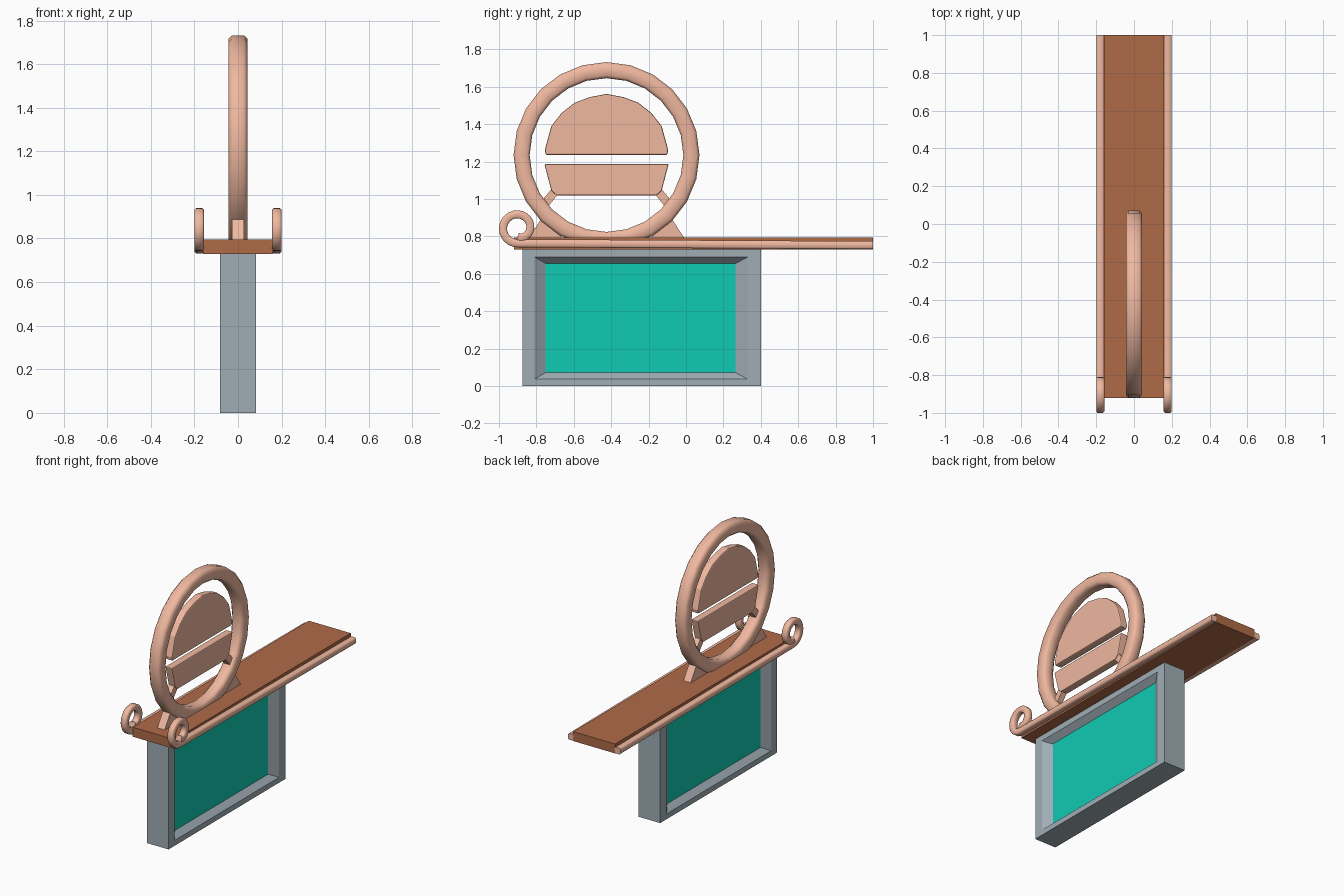
import bpy, bmesh, math

if "Cube" in bpy.data.objects:
    bpy.data.objects.remove(bpy.data.objects["Cube"])


def material(name, color):
    m = bpy.data.materials.new(name)
    m.diffuse_color = (*color, 1)
    m.use_nodes = True
    m.node_tree.nodes["Principled BSDF"].inputs["Base Color"].default_value = m.diffuse_color
    return m


COPPER = material("copper", (0.87, 0.48, 0.35))
WOOD = material("wood", (0.43, 0.147, 0.064))
STEEL = material("steel", (0.35, 0.42, 0.46))
TEAL = material("teal", (0.005, 0.59, 0.45))


def finish(name, bm, mat, smooth=None, bevel=0):
    bmesh.ops.recalc_face_normals(bm, faces=bm.faces[:])
    me = bpy.data.meshes.new(name)
    bm.to_mesh(me)
    bm.free()
    me.materials.append(mat)
    if smooth:
        for p in me.polygons:
            p.use_smooth = True
        me.set_sharp_from_angle(angle=math.radians(smooth))
    ob = bpy.data.objects.new(name, me)
    bpy.context.collection.objects.link(ob)
    if bevel:
        b = ob.modifiers.new("bevel", 'BEVEL')
        b.width, b.segments = bevel, 2
    return ob


def loft(name, rings, mat, closed, smooth=None):
    """Skin a list of equal-length point rings."""
    bm = bmesh.new()
    vs = [[bm.verts.new(p) for p in r] for r in rings]
    n, k = len(vs), len(vs[0])
    for i in range(n if closed else n - 1):
        a, b = vs[i], vs[(i + 1) % n]
        for j in range(k):
            bm.faces.new((a[j], a[(j + 1) % k], b[(j + 1) % k], b[j]))
    if not closed:
        bm.faces.new(vs[0])
        bm.faces.new(vs[-1])
    return finish(name, bm, mat, smooth)


def sweep(name, path, half, chamfer, mat, x=0, closed=False):
    """Sweep a chamfered square section along a (y, z) path."""
    c = half - chamfer
    section = [(half, -c), (half, c), (c, half), (-c, half),
               (-half, c), (-half, -c), (-c, -half), (c, -half)]
    rings, n = [], len(path)
    for i, (y, z) in enumerate(path):
        a = path[i - 1] if closed or i else path[0]
        b = path[(i + 1) % n] if closed or i < n - 1 else path[-1]
        dy, dz = b[0] - a[0], b[1] - a[1]
        d = math.hypot(dy, dz)
        rings.append([(x + u, y - dz / d * v, z + dy / d * v) for u, v in section])
    return loft(name, rings, mat, closed, 50)


def plate(name, outline, half, mat, bevel=0):
    """Extrude a (y, z) outline symmetrically along x."""
    rings = [[(x, y, z) for y, z in outline] for x in (-half, half)]
    ob = loft(name, rings, mat, False)
    if bevel:
        b = ob.modifiers.new("bevel", 'BEVEL')
        b.width, b.segments = bevel, 2
    return ob


def rect(y0, y1, z0, z1):
    return [(y0, z0), (y1, z0), (y1, z1), (y0, z1)]


# Hanging sign: frame with a sloped recess on both sides, and its coloured panel
outer, opening, inner = rect(-0.875, 0.4, 0, 0.735), rect(-0.81, 0.33, 0.037, 0.69), rect(-0.75, 0.265, 0.072, 0.655)
steps = [(0.083, outer), (0.083, opening), (0.043, inner),
         (-0.043, inner), (-0.083, opening), (-0.083, outer)]
loft("sign_frame", [[(x, y, z) for y, z in r] for x, r in steps], STEEL, True)
plate("sign_panel", inner, 0.043, TEAL)

# Plank above the sign
plate("plank", rect(-0.92, 1, 0.73, 0.795), 0.16, WOOD)

# Side rails ending in a scroll
rail = [(1, 0.753)]
for i in range(25):
    t = i / 24
    a = -math.pi / 2 - 2 * math.pi * t
    r = 0.0785 - 0.035 * t ** 4
    rail.append((-0.9 + r * math.cos(a), 0.842 + r * math.sin(a)))
for side, x in (("left", -0.178), ("right", 0.178)):
    sweep(side + "_scroll_rail", rail, 0.0215, 0.007, COPPER, x)

# Round emblem ring
CY, CZ = -0.425, 1.235
circle = [(CY + 0.454 * math.cos(i * math.pi / 12), CZ + 0.454 * math.sin(i * math.pi / 12))
          for i in range(24)]
sweep("emblem_ring", circle, 0.043, 0.015, COPPER, closed=True)


def mirrored(half_outline):
    """Complete an outline given as (offset, z) on one side of the ring centre."""
    pts = [(CY - d, z) for d, z in half_outline]
    return pts + [(CY + d, z) for d, z in reversed(half_outline) if d > 0]


# Domed upper plate and tapered lower plate inside the ring
plate("upper_plate", mirrored([(0.0, 1.562), (0.09, 1.545), (0.17, 1.515), (0.24, 1.46),
                               (0.295, 1.39), (0.33, 1.262), (0.325, 1.235)]), 0.026, COPPER, 0.008)
plate("lower_plate", mirrored([(0.332, 1.187), (0.295, 1.045), (0.268, 1.02)]), 0.026, COPPER, 0.006)

# Struts holding the lower plate, and flared feet under the ring
for side, s in (("front", -1), ("back", 1)):
    strut = [(0.288, 1.06), (0.36, 0.975), (0.325, 0.945), (0.255, 1.03)]
    plate(side + "_strut", [(CY + s * d, z) for d, z in strut], 0.02, COPPER)
    foot = [(0.345, 0.9), (0.42, 0.785), (0.345, 0.727), (0.305, 0.727), (0.235, 0.785), (0.3, 0.9)]
    plate(side + "_foot", [(CY + s * d, z) for d, z in foot], 0.028, COPPER)
